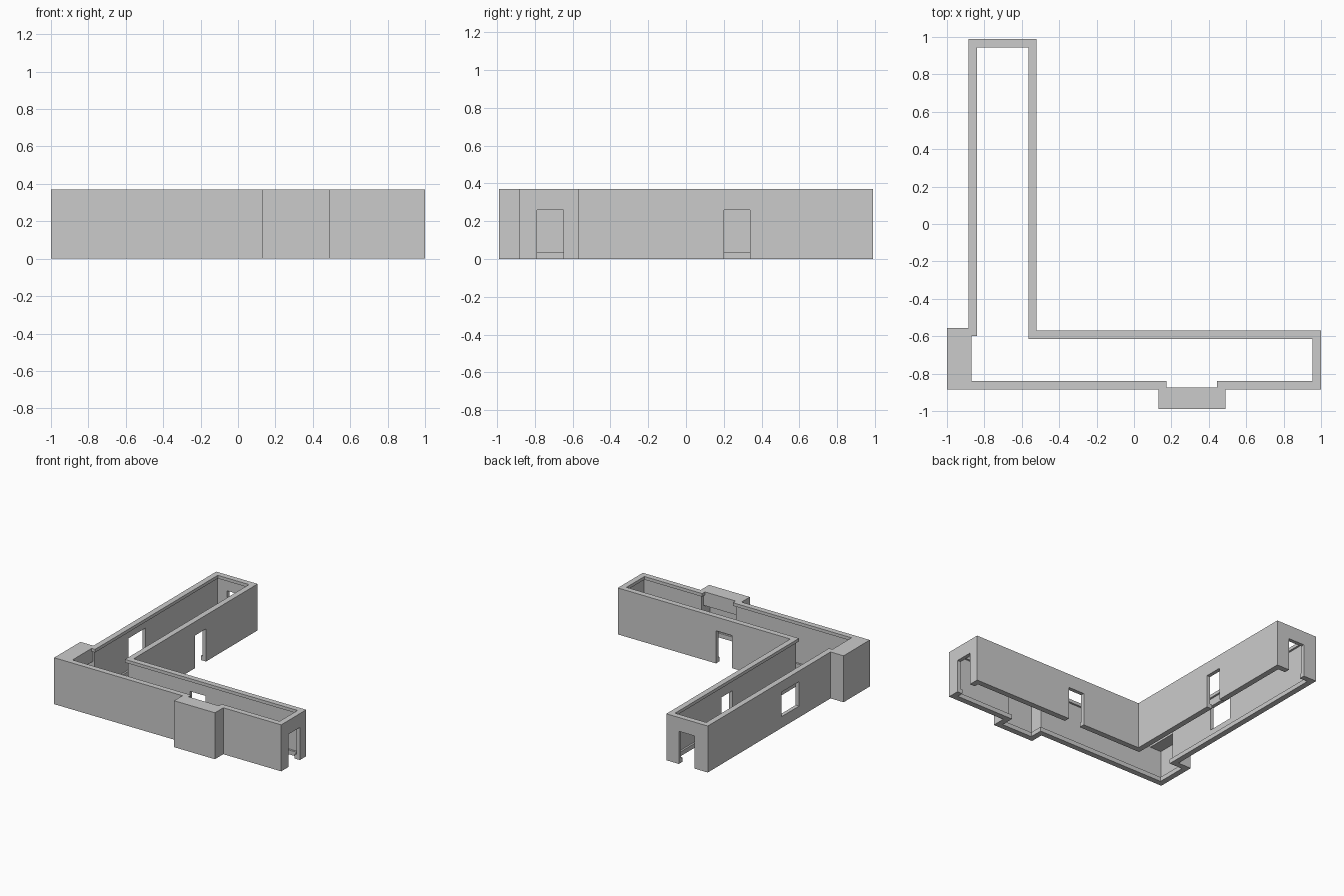
import bpy, bmesh
from mathutils import Vector

if "Cube" in bpy.data.objects:
    bpy.data.objects.remove(bpy.data.objects["Cube"])

H, HEAD = 0.37, 0.26        # wall height, door / alcove head height
WALL, TRIM = 0.03, 0.045    # wall thickness, thickness including inner trim
BASE, CROWN = 0.035, 0.345  # top of base trim, underside of crown trim


def outline(front=-0.99, left=-1.0):
    """Outer plan of the L-shaped rooms with the two alcove projections."""
    return [(left, -.885), (.13, -.885), (.13, front), (.49, front),
            (.49, -.885), (1, -.885), (1, -.57), (-.52, -.57),
            (-.52, .99), (-.885, .99), (-.885, -.555), (left, -.555)]


def inset(pts, t):
    """Offset a counter-clockwise right-angled plan inwards by t."""
    v = [Vector(p) for p in pts]
    result = []
    for i, p in enumerate(v):
        a = (p - v[i - 1]).normalized()
        b = (v[(i + 1) % len(v)] - p).normalized()
        result.append(p + t * Vector((-a.y - b.y, a.x + b.x)))
    return result


def prism(name, pts, z0, z1):
    bm = bmesh.new()
    face = bm.faces.new([bm.verts.new((p[0], p[1], z0)) for p in pts])
    ext = bmesh.ops.extrude_face_region(bm, geom=[face])
    top = [g for g in ext["geom"] if isinstance(g, bmesh.types.BMVert)]
    bmesh.ops.translate(bm, verts=top, vec=(0, 0, z1 - z0))
    bmesh.ops.recalc_face_normals(bm, faces=bm.faces)
    mesh = bpy.data.meshes.new(name)
    bm.to_mesh(mesh)
    bm.free()
    ob = bpy.data.objects.new(name, mesh)
    bpy.context.collection.objects.link(ob)
    return ob


def cut(target, pts, z0, z1):
    """Subtract a prism from the target and discard the cutter."""
    cutter = prism("cutter", pts, z0, z1)
    cutter.hide_render = True
    mod = target.modifiers.new("cut", 'BOOLEAN')
    mod.operation, mod.solver, mod.object = 'DIFFERENCE', 'EXACT', cutter
    bpy.context.view_layer.update()
    dg = bpy.context.evaluated_depsgraph_get()
    mesh = bpy.data.meshes.new_from_object(target.evaluated_get(dg))
    target.modifiers.clear()
    target.data = mesh
    bpy.data.objects.remove(cutter)


def rect(x0, x1, y0, y1):
    return [(x0, y0), (x1, y0), (x1, y1), (x0, y1)]


def shallow(t):
    """Room plan above the alcoves, stopping at the lintel faces."""
    return inset(outline(-.875 - t, -.87 - t), t)


walls = prism("walls", outline(), 0, H)

# room interior: trim line full height, then recess between base and crown
cut(walls, shallow(TRIM), -.1, H + .1)
cut(walls, inset(outline(), TRIM), -.1, HEAD)
cut(walls, inset(outline(), WALL), BASE, HEAD)
cut(walls, shallow(WALL), HEAD - .02, CROWN)

# doorways: right end, inner side of long wing, back of front wing, far end
for x0, x1, y0, y1 in [(.9, 1.1, -.79, -.65), (-.6, -.48, .2, .34),
                       (-.005, .135, -.65, -.53), (-.77, -.63, .9, 1.1)]:
    cut(walls, rect(x0, x1, y0, y1), -.1, HEAD)

# window in the left wall
cut(walls, rect(-.95, -.8, -.16, .06), .09, .285)
